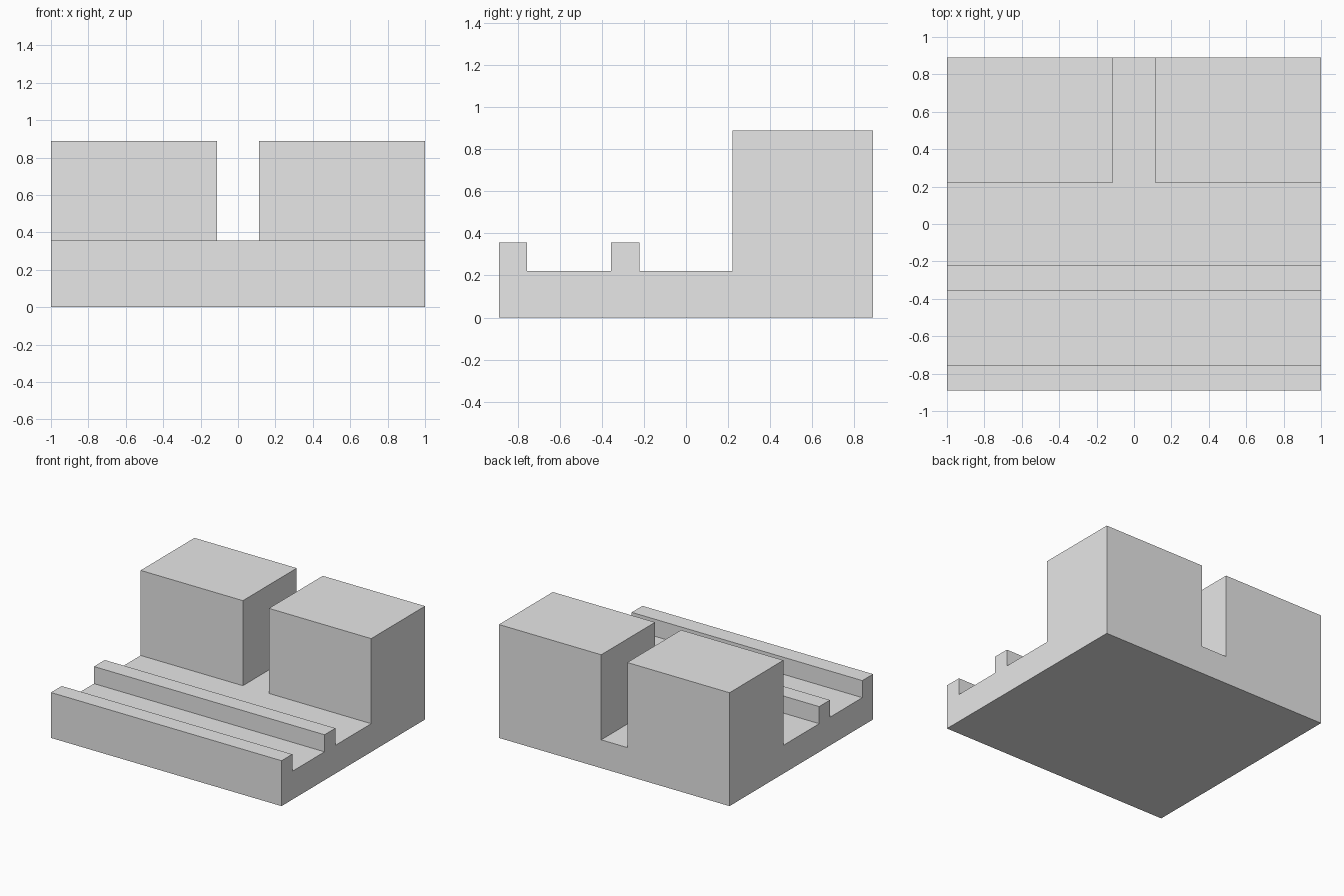
import bpy, bmesh
from mathutils import Vector

cube = bpy.data.objects.get("Cube")
if cube:
    bpy.data.objects.remove(cube, do_unlink=True)

HALF_WIDTH, HALF_DEPTH = 1.0, 0.889
FLOOR, RIB_TOP, BLOCK_TOP = 0.222, 0.356, 0.889
SLOT = 0.113          # half width of the gap between the two blocks
BLOCK_FRONT = 0.222

# Single matte grey
grey = bpy.data.materials.new("light grey")
grey.use_nodes = True
colour = (0.8, 0.8, 0.8, 1)
grey.diffuse_color = colour
grey.node_tree.nodes["Principled BSDF"].inputs["Base Color"].default_value = colour

# Side outline of the bed with its two ribs, as (y, z)
profile = [
    (-HALF_DEPTH, 0), (HALF_DEPTH, 0), (HALF_DEPTH, FLOOR),
    (BLOCK_FRONT, FLOOR), (-0.222, FLOOR), (-0.222, RIB_TOP),
    (-0.356, RIB_TOP), (-0.356, FLOOR), (-0.756, FLOOR),
    (-0.756, RIB_TOP), (-HALF_DEPTH, RIB_TOP),
]

bm = bmesh.new()


def extrude(faces, offset):
    """Extrude a region of faces and slide the new cap by offset."""
    result = bmesh.ops.extrude_face_region(bm, geom=faces)
    verts = [g for g in result["geom"] if isinstance(g, bmesh.types.BMVert)]
    bmesh.ops.translate(bm, verts=verts, vec=offset)


# Sweep the outline across the width; keep the starting end as a cap
end = bm.faces.new([bm.verts.new((-HALF_WIDTH, y, z)) for y, z in profile])
swept = bmesh.ops.extrude_face_region(bm, geom=[end], use_keep_orig=True)
bmesh.ops.translate(bm, vec=(2 * HALF_WIDTH, 0, 0),
                    verts=[g for g in swept["geom"] if isinstance(g, bmesh.types.BMVert)])
bmesh.ops.recalc_face_normals(bm, faces=bm.faces[:])

# Score the bed along both sides of the slot
for x in (-SLOT, SLOT):
    bmesh.ops.bisect_plane(bm, geom=bm.verts[:] + bm.edges[:] + bm.faces[:],
                           plane_co=(x, 0, 0), plane_no=(1, 0, 0))

# Raise the two rear blocks from the floor
for side in (-1, 1):
    pads = []
    for f in bm.faces:
        c = f.calc_center_median()
        if f.normal.z > 0.9 and c.y > BLOCK_FRONT and c.x * side > SLOT:
            pads.append(f)
    extrude(pads, Vector((0, 0, BLOCK_TOP - FLOOR)))

# Merge flush faces into clean flat sides
bmesh.ops.dissolve_limit(bm, angle_limit=0.01, verts=bm.verts[:], edges=bm.edges[:])
bmesh.ops.recalc_face_normals(bm, faces=bm.faces[:])

mesh = bpy.data.meshes.new("slotted_block")
bm.to_mesh(mesh)
bm.free()
mesh.materials.append(grey)
bpy.context.scene.collection.objects.link(bpy.data.objects.new("slotted_block", mesh))
